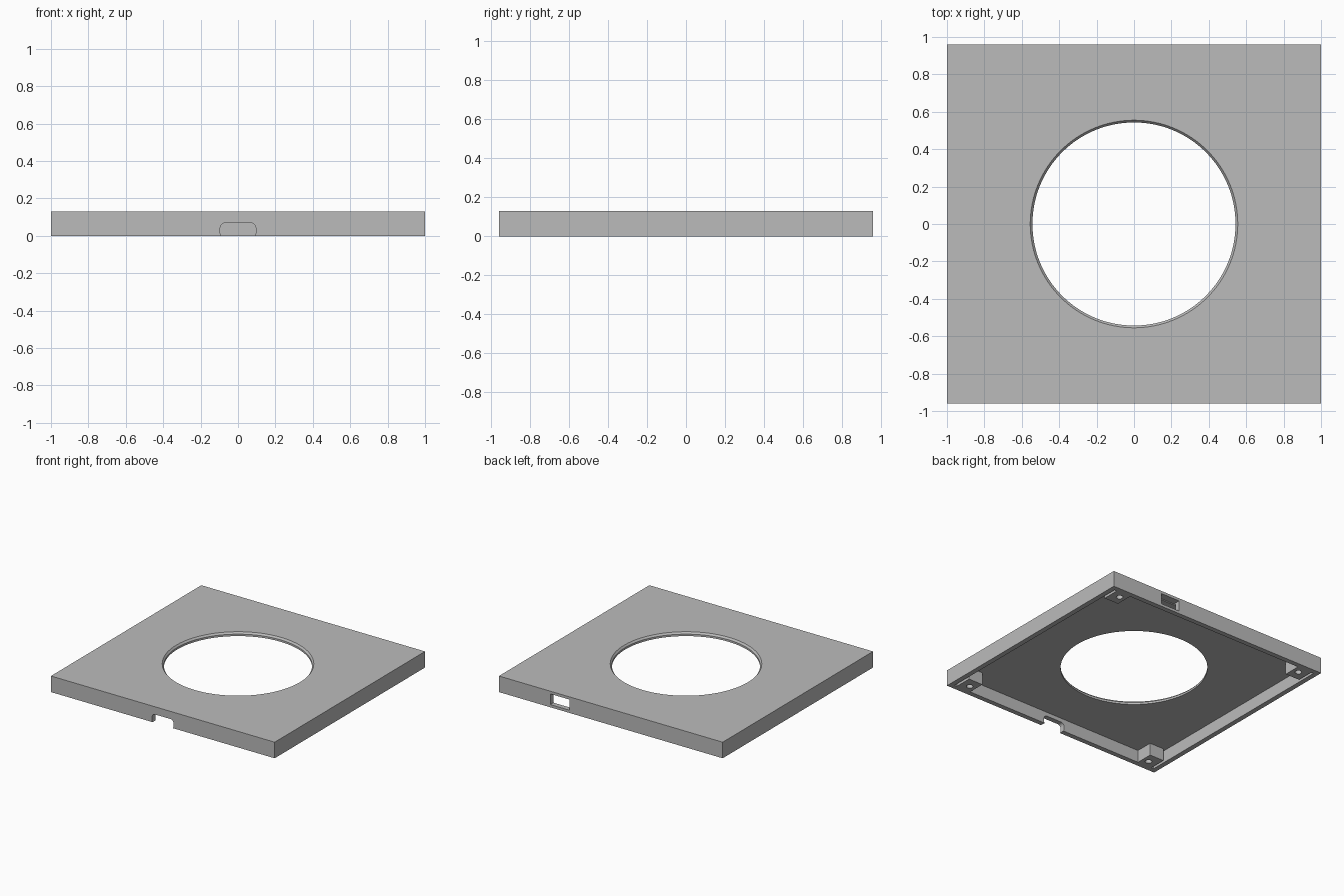
import bpy
import bmesh
from mathutils import Matrix

if "Cube" in bpy.data.objects:
    bpy.data.objects.remove(bpy.data.objects["Cube"])

grey = bpy.data.materials.new("plain_grey")
grey.use_nodes = True
COLOUR = (0.5, 0.5, 0.5, 1)
grey.diffuse_color = COLOUR
grey.node_tree.nodes["Principled BSDF"].inputs["Base Color"].default_value = COLOUR


def finish(name, bm):
    mesh = bpy.data.meshes.new(name)
    bm.to_mesh(mesh)
    bm.free()
    mesh.materials.append(grey)
    ob = bpy.data.objects.new(name, mesh)
    bpy.context.collection.objects.link(ob)
    return ob


def box(name, low, high, round_y=0):
    """Box between two corners; round_y rounds the edges that run along y."""
    bm = bmesh.new()
    bmesh.ops.create_cube(bm, size=1)
    for v in bm.verts:
        v.co = [(a + b) / 2 + c * (b - a) for a, b, c in zip(low, high, v.co)]
    if round_y:
        edges = [e for e in bm.edges
                 if abs(e.verts[0].co.y - e.verts[1].co.y) > 0.001]
        bmesh.ops.bevel(bm, geom=edges, offset=round_y, segments=6,
                        profile=0.5, affect="EDGES")
    return finish(name, bm)


def cone(name, x, y, z0, z1, r0, r1, sides):
    bm = bmesh.new()
    bmesh.ops.create_cone(bm, cap_ends=True, segments=sides, radius1=r0,
                          radius2=r1, depth=z1 - z0,
                          matrix=Matrix.Translation((x, y, (z0 + z1) / 2)))
    return finish(name, bm)


def cut(target, tool):
    mod = target.modifiers.new("cut", "BOOLEAN")
    mod.operation = "DIFFERENCE"
    mod.solver = "EXACT"
    mod.object = tool
    bpy.context.view_layer.objects.active = target
    bpy.ops.object.modifier_apply(modifier=mod.name)
    bpy.data.objects.remove(tool)


W, D, H = 1.0, 0.96, 0.13
WALL, CEILING = 0.04, 0.10

# Shallow tray, open underneath
cover = box("cover", (-W, -D, 0), (W, D, H))
cut(cover, box("cavity", (WALL - W, WALL - D, -0.1), (W - WALL, D - WALL, CEILING)))

# Round opening, flared towards the top face
cut(cover, cone("opening", 0, 0, 0.05, 0.2, 0.543, 0.543, 128))
cut(cover, cone("opening_flare", 0, 0, 0.112, 0.142, 0.540, 0.565, 128))

# Cable notch in the front wall and window in the back wall
cut(cover, box("notch", (-0.095, -1.1, -0.012), (0.095, -0.9, 0.068), 0.025))
cut(cover, box("window", (0.37, 0.9, 0.022), (0.54, 1.1, 0.108)))

# Corner screw posts, with a narrow gap to the side walls
for sx, side in ((1, "left"), (-1, "right")):
    for sy, end in ((1, "back"), (-1, "front")):
        xs = sorted((sx * 0.81, sx * 0.938))
        ys = sorted((sy * 0.78, sy * (D - WALL)))
        post = box(f"{end}_{side}_post", (xs[0], ys[0], 0), (xs[1], ys[1], CEILING))
        cut(post, cone("screw_hole", sx * 0.863, sy * 0.862, -0.1, 0.08,
                       0.025, 0.025, 24))

# Smooth round walls, crisp corners
bpy.ops.object.select_all(action="DESELECT")
for ob in bpy.context.collection.objects:
    if ob.type == "MESH" and (ob.name == "cover" or ob.name.endswith("_post")):
        ob.select_set(True)
bpy.context.view_layer.objects.active = cover
bpy.ops.object.shade_smooth_by_angle()
